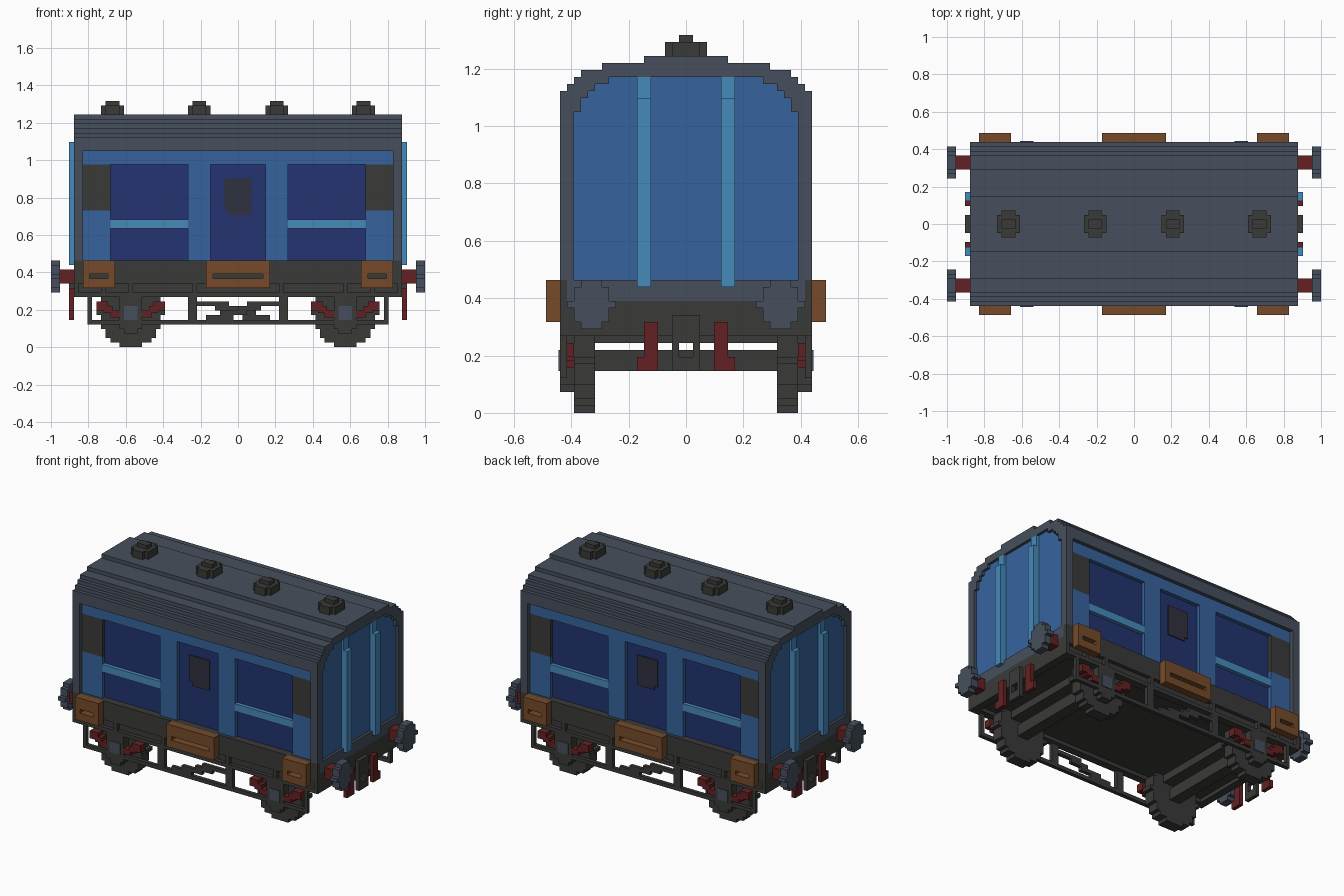
import bpy, bmesh, math

if "Cube" in bpy.data.objects:
    bpy.data.objects.remove(bpy.data.objects["Cube"], do_unlink=True)

V = 2 / 82  # one block; all sizes below are in blocks


def material(name, rgb):
    lin = [((c / 255 + 0.055) / 1.055) ** 2.4 for c in rgb] + [1]
    m = bpy.data.materials.new(name)
    m.diffuse_color = lin
    m.use_nodes = True
    m.node_tree.nodes["Principled BSDF"].inputs["Base Color"].default_value = lin
    return m


SLATE = material("slate grey", (70, 79, 92))
DARK = material("charcoal", (58, 58, 57))
BLUE = material("coach blue", (54, 99, 157))
NAVY = material("navy", (35, 52, 112))
LIGHT = material("light blue", (70, 138, 187))
BROWN = material("brown", (118, 75, 42))
RED = material("dark red", (100, 33, 35))
BLACK = material("door glass", (47, 49, 62))


def part(name, mat, boxes, sym=""):
    """Blocks given as (x0, x1, y0, y1, z0, z1).
    sym: x and/or y mirror the blocks, r turns them half a turn."""
    signs = [(1, 1)]
    if "x" in sym:
        signs += [(-a, b) for a, b in signs]
    if "y" in sym:
        signs += [(a, -b) for a, b in signs]
    if sym == "r":
        signs += [(-1, -1)]
    cells = set()
    for x0, x1, y0, y1, z0, z1 in boxes:
        for a, b in signs:
            cells.add((*sorted((a * x0, a * x1)), *sorted((b * y0, b * y1)), z0, z1))
    bm = bmesh.new()
    for x0, x1, y0, y1, z0, z1 in sorted(cells):
        vs = bmesh.ops.create_cube(bm, size=1)["verts"]
        for v in vs:
            v.co.x = (x1 if v.co.x > 0 else x0) * V
            v.co.y = (y1 if v.co.y > 0 else y0) * V
            v.co.z = (z1 if v.co.z > 0 else z0) * V
    me = bpy.data.meshes.new(name)
    bm.to_mesh(me)
    bm.free()
    me.materials.append(mat)
    ob = bpy.data.objects.new(name, me)
    bpy.context.collection.objects.link(ob)
    return ob


def disc_rows(n):
    """Stepped round: (half width, low, high) for each row of an n-block disc."""
    r = n / 2
    rows = []
    for i in range(n):
        d = i - (n - 1) / 2
        w = math.floor(math.sqrt(r * r - d * d) - 0.5 + 1e-6) + 0.5
        rows.append((w, d - 0.5, d + 0.5))
    return rows


# Body section: bottom, top, outer half width, half width of the end panel
section = [(19, 43, 18, 16), (43, 45, 18, 15), (45, 46, 18, 14), (46, 47, 17, 13),
           (47, 48, 16, 11), (48, 49, 15, 0), (49, 50, 12, 0), (50, 51, 6, 0)]

part("roof", SLATE, [(-35, 35, -w, w, a, b) for a, b, w, i in section[1:]])
part("end_frame", SLATE, [(35, 36, i, w, a, b) for a, b, w, i in section], "xy")
part("end_panel", BLUE, [(34.5, 35.3, -i, i, a, b) for a, b, w, i in section if i], "x")
part("end_strips", LIGHT, [(35, 37, 5, 7, 18, 45), (35, 36, 5, 7, 45, 48)], "xy")
part("corner_posts", SLATE, [(34, 35, 16, 18, 19, 43)], "xy")

# Roof vents
part("roof_vents", DARK, [b for c in (8.5, 27.5) for b in (
    (c - 2.5, c + 2.5, -2, 2, 51, 53), (c - 1.5, c + 1.5, -3, 3, 51, 53),
    (c - 1.5, c + 1.5, -1, 1, 53, 54))], "x")

# Sides
part("body_core", BLUE, [(-34.5, 34.5, -15, 15, 19, 43)])
part("side_panels", BLUE, [(-34, 34, 15, 17, 40, 43), (6, 11, 15, 17, 19, 40),
                           (-11, -6, 15, 17, 19, 40), (28, 34, 15, 17, 19, 30),
                           (-34, -28, 15, 17, 19, 30)], "y")
part("side_vents", DARK, [(28, 34, 15, 17, 30, 40)], "xy")
part("side_windows", NAVY, [(11, 28, 15, 16, 19, 40)], "xy")
part("window_rails", LIGHT, [(11, 28, 16, 17, 26, 28)], "xy")
part("doors", NAVY, [(-6, 6, 15, 16, 19, 40)], "y")
part("door_windows", BLACK, [(-3, 3, 16, 16.3, 30, 37), (-2, 3, 16, 16.3, 29, 30)], "y")

# Underframe with channelled sills
part("floor", DARK, [(-36, 36, -17, 17, 12, 16), (-35.5, 35.5, -17, 17, 16, 19)])
part("sills", DARK, [(-36, 36, 17, 18, 14, 19), (-36, 36, 16, 18, 11, 12)]
     + [(s * x - .5, s * x + .5, 17, 18, 12, 14)
        for x in (9.5, 23.5, 29.5, 35.5) for s in (-1, 1)], "y")
part("end_beams", DARK, [(34, 36, -17, 17, 11, 16)], "x")
part("end_sills", SLATE, [(35.5, 36, -17, 17, 16, 19)], "x")

# Truss below each side
part("truss", DARK, [(-33, 33, 17, 18, 5, 6), (32, 33, 17, 18, 5, 11),
                     (-33, -32, 17, 18, 5, 11), (9, 11, 17, 18, 5, 11),
                     (-11, -9, 17, 18, 5, 11)], "y")
part("brake_lever", DARK, [(-7, -1, -18, -17, 6, 7), (-4, 2, -18, -17, 7, 8),
                           (0, 5, -18, -17, 8, 9), (2, 9, -18, -17, 9, 10)], "r")

# Running gear
part("wheels", DARK, [(23.5 - w, 23.5 + w, 13, 16, 7.5 + a, 7.5 + b)
                      for w, a, b in disc_rows(15)], "xy")
part("axles", DARK, [(22, 25, -13, 13, 6, 9), (20, 27, -13, 13, 10, 12)], "x")
part("axle_boxes", DARK, [(21, 26, 16, 18, 4, 11), (22, 25, 16, 18, 3, 4)], "xy")
part("axle_caps", SLATE, [(22, 25, 17, 18.2, 6, 9)], "xy")
part("springs", RED, [(23.5 + s * a, 23.5 + s * b, 16, 18, z, z + 1.5)
                      for s in (-1, 1) for a, b, z in
                      ((5, 7, 8.5), (4, 6, 7.5), (2.5, 4.5, 6.5))]
     + [(29.5, 31, 16, 18, 8, 10), (16, 17.5, 16, 18, 8, 10)], "xy")

# Steps: two boards joined by short posts
part("steps", BROWN, [b for l, r in ((-7, 7), (27, 34), (-34, -27)) for b in (
    (l, r, 18, 20, 16, 19), (l, r, 18, 20, 13, 15),
    (l, l + 1.5, 18, 20, 15, 16), (r - 1.5, r, 18, 20, 15, 16))], "y")

# Buffers, hooks and brackets at both ends
part("buffer_shafts", RED, [(36, 39, 12, 15, 14, 17)], "xy")
part("buffer_discs", SLATE, [(39, 41, 13.5 - w, 13.5 + w, 15.5 + a, 15.5 + b)
                             for w, a, b in disc_rows(7)], "xy")
part("couplings", DARK, [(36, 37, 1, 2, 6, 14), (36, 37, -2, -1, 6, 14),
                         (36, 37, -1, 1, 10, 14), (36, 37, -1, 1, 6, 8)], "x")
part("end_brackets", RED, [(36, 37, 4, 6, 6, 13), (36, 37, 5, 7, 6, 8)], "xy")
